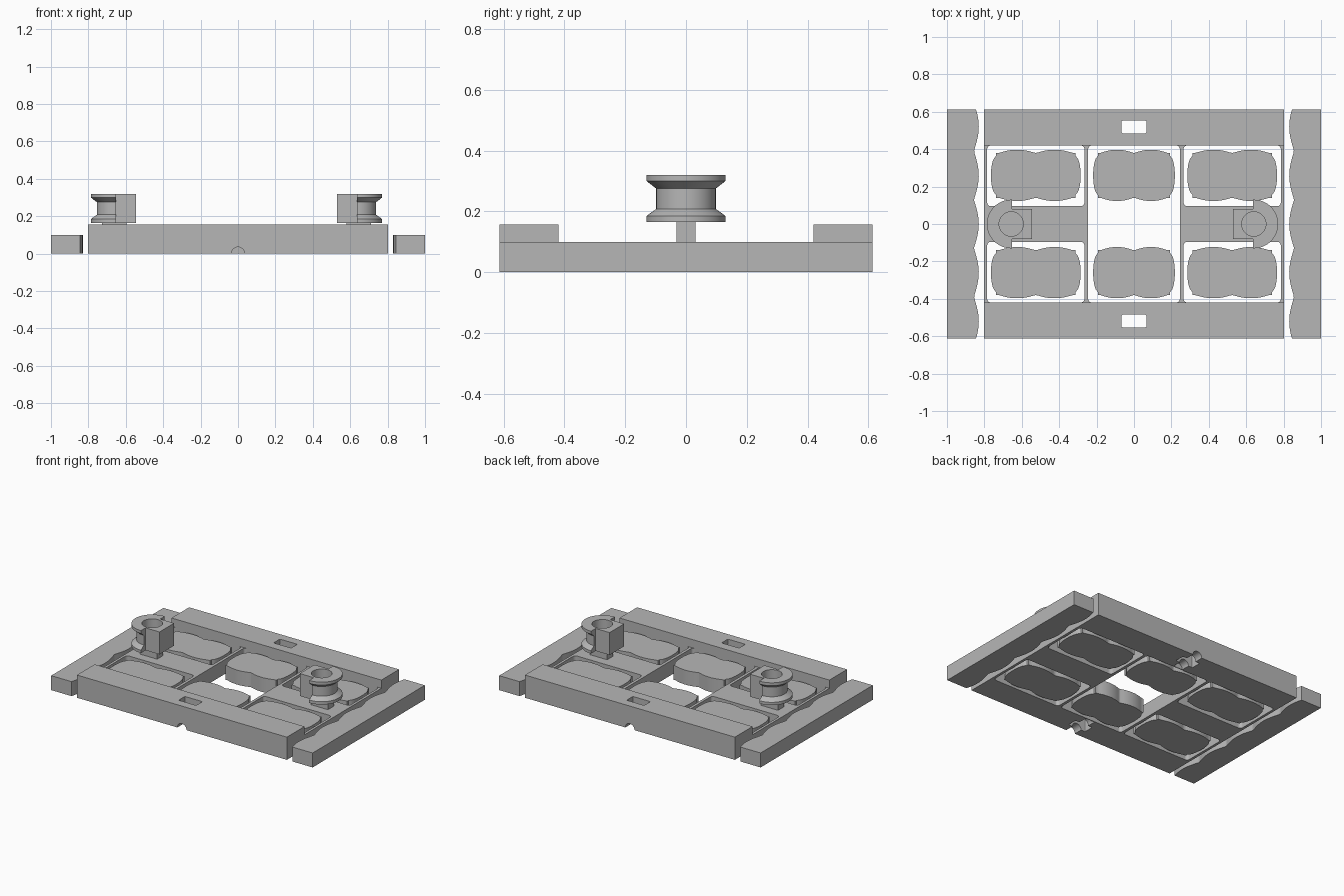
import bpy, bmesh, math
from mathutils import Matrix

if "Cube" in bpy.data.objects:
    bpy.data.objects.remove(bpy.data.objects["Cube"], do_unlink=True)

grey = bpy.data.materials.new("plain_grey")
grey.use_nodes = True
COLOUR = (0.47, 0.47, 0.47, 1)
grey.diffuse_color = COLOUR
grey.node_tree.nodes["Principled BSDF"].inputs["Base Color"].default_value = COLOUR


def finish(name, bm):
    bmesh.ops.recalc_face_normals(bm, faces=bm.faces)
    mesh = bpy.data.meshes.new(name)
    bm.to_mesh(mesh)
    bm.free()
    mesh.materials.append(grey)
    ob = bpy.data.objects.new(name, mesh)
    bpy.context.collection.objects.link(ob)
    return ob


def prism(name, outline, z0, z1):
    """Extrude a closed xy outline from z0 to z1."""
    bm = bmesh.new()
    face = bm.faces.new([bm.verts.new((x, y, z0)) for x, y in outline])
    ext = bmesh.ops.extrude_face_region(bm, geom=[face])
    for v in ext["geom"]:
        if isinstance(v, bmesh.types.BMVert):
            v.co.z = z1
    return finish(name, bm)


def rect(x0, x1, y0, y1, r=0.0):
    if r == 0:
        return [(x0, y0), (x1, y0), (x1, y1), (x0, y1)]
    pts = []
    corners = [(x1 - r, y1 - r), (x0 + r, y1 - r), (x0 + r, y0 + r), (x1 - r, y0 + r)]
    for k, (cx, cy) in enumerate(corners):
        for i in range(6):
            a = math.pi / 2 * (k + i / 5)
            pts.append((cx + r * math.cos(a), cy + r * math.sin(a)))
    return pts


def cylinder(name, r, depth, matrix):
    bm = bmesh.new()
    bmesh.ops.create_cone(bm, cap_ends=True, segments=48, radius1=r, radius2=r,
                          depth=depth, matrix=matrix)
    return finish(name, bm)


def lathe(name, profile, cx):
    """Revolve an (r, z) profile that starts and ends on the axis."""
    bm = bmesh.new()
    vs = [bm.verts.new((r, 0, z)) for r, z in profile]
    edges = [bm.edges.new(p) for p in zip(vs, vs[1:])]
    bmesh.ops.spin(bm, geom=vs + edges, axis=(0, 0, 1), cent=(0, 0, 0),
                   angle=math.tau, steps=64)
    bmesh.ops.remove_doubles(bm, verts=bm.verts, dist=1e-5)
    bmesh.ops.translate(bm, verts=bm.verts, vec=(cx, 0, 0))
    return finish(name, bm)


def select(ob):
    bpy.ops.object.select_all(action="DESELECT")
    ob.select_set(True)
    bpy.context.view_layer.objects.active = ob


def combine(ob, other, operation="DIFFERENCE"):
    select(ob)
    mod = ob.modifiers.new("bool", "BOOLEAN")
    mod.operation, mod.object, mod.solver = operation, other, "EXACT"
    bpy.ops.object.modifier_apply(modifier=mod.name)
    bpy.data.objects.remove(other, do_unlink=True)


def smooth(ob):
    select(ob)
    bpy.ops.object.shade_smooth_by_angle(angle=math.radians(25))


def block_outline(cx, cy, sx, sy):
    """Square-cornered block with two humps per long side and bulged ends."""
    w, h, n = 0.212, 0.12, 32
    half = []
    for i in range(n + 1):                       # bulged end
        y = -h + 2 * h * i / n
        bulge = max(0, 1 - (y / 0.1) ** 2) ** 0.5
        half.append((w + 0.028 * bulge, y))
    for i in range(1, n):                        # double-humped side
        x = w - 2 * w * i / n
        hump = max(0, 1 - ((abs(x) - 0.1) / 0.095) ** 2)
        half.append((x, h + 0.017 * hump))
    full = half + [(-x, -y) for x, y in half]
    return [(cx + x * sx, cy + y * sy) for x, y in full]


LOW, HIGH = 0.1, 0.157

# Inner frame with four cells and one open centre
frame = prism("inner_frame", rect(-0.803, 0.803, -0.425, 0.425), 0, LOW)
cells = [(-0.245, 0.245, -0.42, 0.42)]
for sx in (-1, 1):
    for sy in (-1, 1):
        xs = sorted((sx * 0.265, sx * 0.785))
        ys = sorted((sy * 0.095, sy * 0.42))
        cells.append((*xs, *ys))
for cell in cells:
    combine(frame, prism("cutter", rect(*cell, r=0.02), -0.1, 0.3))

# Front and back bars with a slot and a half-round channel underneath
for name, s in (("front_bar", -1), ("back_bar", 1)):
    y0, y1 = sorted((s * 0.42, s * 0.613))
    bar = prism(name, rect(-0.803, 0.803, y0, y1), 0, HIGH)
    y0, y1 = sorted((s * 0.485, s * 0.553))
    combine(bar, prism("cutter", rect(-0.067, 0.067, y0, y1, r=0.008), -0.1, 0.3))
    turn = Matrix.Translation((0, s * 0.52, 0)) @ Matrix.Rotation(math.pi / 2, 4, "X")
    combine(bar, cylinder("cutter", 0.035, 0.6, turn))

# Scalloped side rails
for name, s in (("right_rail", -1), ("left_rail", 1)):
    outline = [(s, -0.613), (s, 0.613)]
    for i in range(97):
        y = 0.613 - 1.226 * i / 96
        outline.append((s * (0.83 + 0.026 * (1 - abs(math.cos(math.pi * y / 0.26)))), y))
    smooth(prism(name, outline, 0, LOW))

# Loose blocks in the cells
for i, cx in enumerate((-0.525, 0, 0.525)):
    for row, s in (("front", -1), ("back", 1)):
        width = 0.91 if cx == 0 else 1.0
        smooth(prism(f"{row}_block_{i + 1}", block_outline(cx, s * 0.26, width, 1), 0, LOW))

# Half spools with a square back, a bore and a narrow stem
SPOOL = [(0, 0.165), (0.13, 0.165), (0.13, 0.185), (0.098, 0.208),
         (0.098, 0.275), (0.13, 0.3), (0.13, 0.32), (0, 0.32)]
for side, s in (("right", -1), ("left", 1)):
    cx = s * 0.6485 - 0.008

    def span(a, b):
        return sorted((cx - s * a, cx - s * b))

    spool = lathe(side + "_spool", SPOOL, cx)
    combine(spool, prism("cutter", rect(*span(0.005, 0.3), -0.3, 0.3), 0, 0.5))
    combine(spool, prism("back", rect(*span(-0.03, 0.112), -0.08, 0.08), 0.165, 0.32), "UNION")
    combine(spool, cylinder("cutter", 0.065, 0.3, Matrix.Translation((cx, 0, 0.33))))
    smooth(spool)
    prism(side + "_stem", rect(*span(-0.07, 0.06), -0.032, 0.032), LOW, 0.185)
